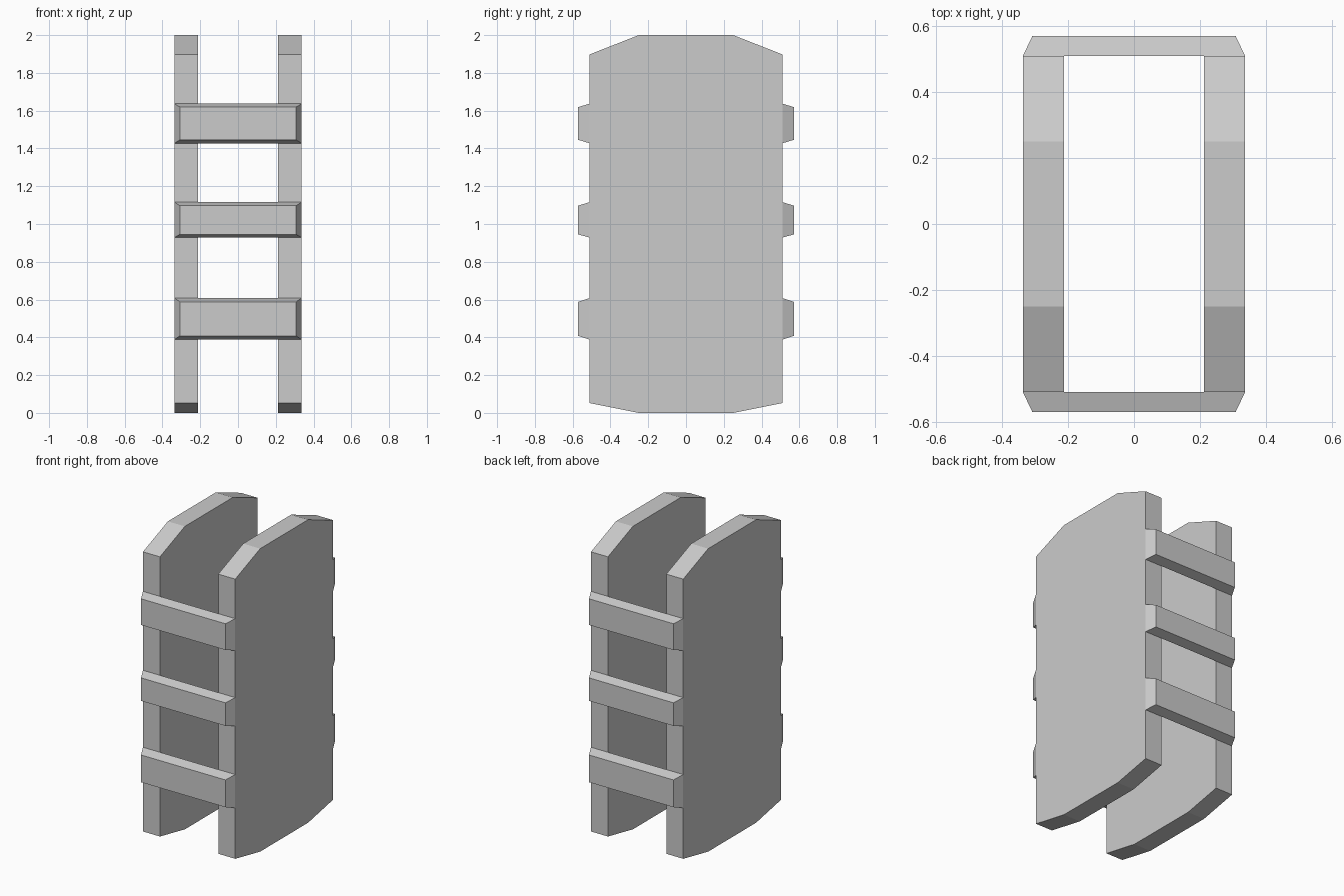
import bpy
import bmesh

if "Cube" in bpy.data.objects:
    bpy.data.objects.remove(bpy.data.objects["Cube"])


def loft(name, loop_a, loop_b):
    """Closed solid between two matching outlines."""
    bm = bmesh.new()
    a = [bm.verts.new(p) for p in loop_a]
    b = [bm.verts.new(p) for p in loop_b]
    bm.faces.new(a)
    bm.faces.new(b[::-1])
    n = len(a)
    for i in range(n):
        j = (i + 1) % n
        bm.faces.new((a[i], b[i], b[j], a[j]))
    bmesh.ops.recalc_face_normals(bm, faces=bm.faces)
    mesh = bpy.data.meshes.new(name)
    bm.to_mesh(mesh)
    bm.free()
    obj = bpy.data.objects.new(name, mesh)
    bpy.context.collection.objects.link(obj)
    return obj


def rect(hx, y, z0, z1):
    return [(-hx, y, z0), (hx, y, z0), (hx, y, z1), (-hx, y, z1)]


# Side panels with chamfered top and bottom corners
half = [(0.25, 0.0), (0.51, 0.052), (0.51, 1.898), (0.25, 2.0)]
profile = half + [(-y, z) for y, z in reversed(half)]
for label, s in (("left", -1), ("right", 1)):
    loft(f"{label}_panel",
         [(s * 0.213, y, z) for y, z in profile],
         [(s * 0.337, y, z) for y, z in profile])

# Bevelled cross slats on the front and back (base z range, outer z range)
slats = [("lower", 0.388, 0.608, 0.408, 0.588),
         ("middle", 0.928, 1.116, 0.945, 1.097),
         ("upper", 1.427, 1.637, 1.446, 1.619)]
for level, z0, z1, o0, o1 in slats:
    for label, s in (("front", -1), ("back", 1)):
        loft(f"{label}_{level}_slat",
             rect(0.337, s * 0.51, z0, z1),
             rect(0.308, s * 0.571, o0, o1))
